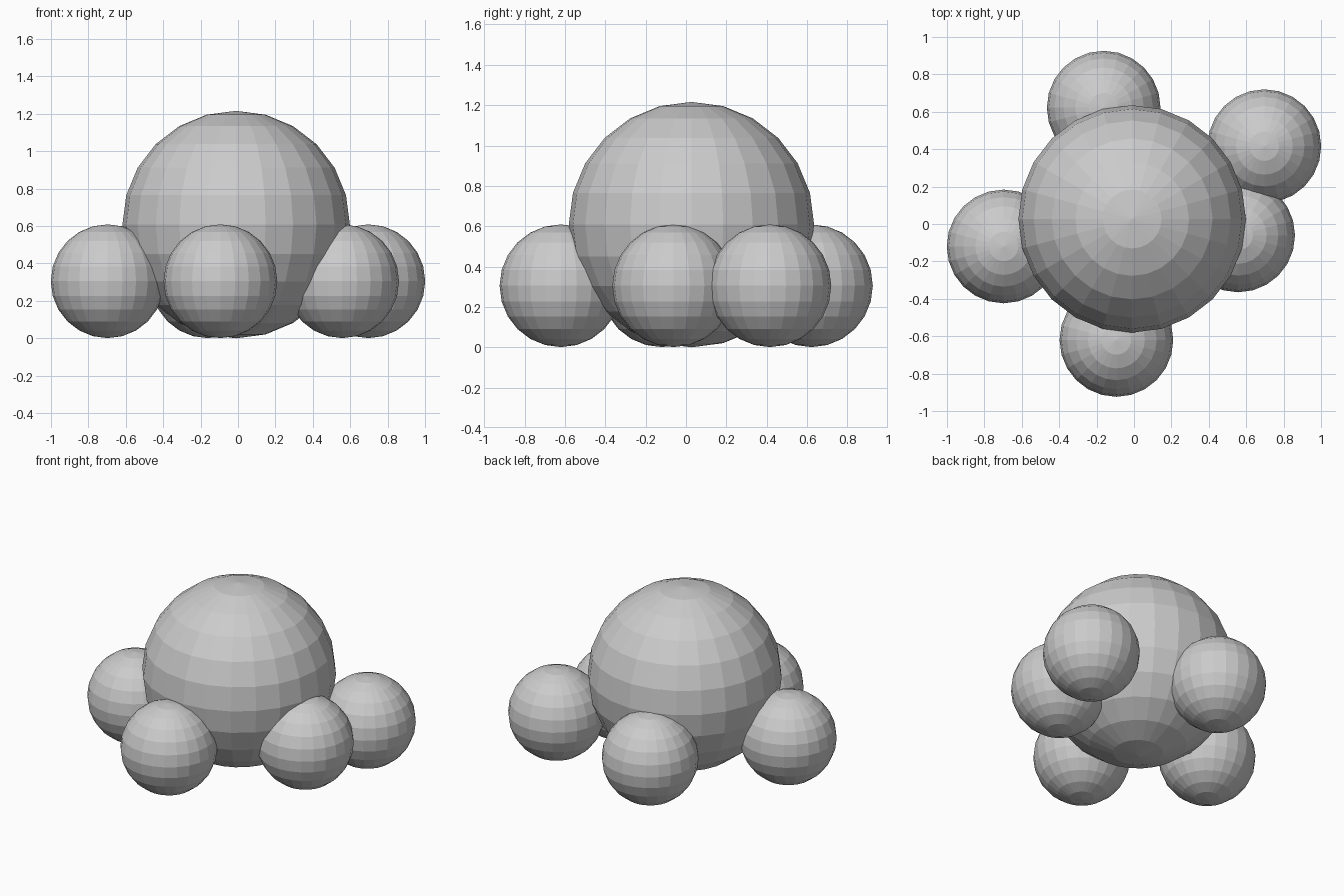
import bpy

if "Cube" in bpy.data.objects:
    bpy.data.objects.remove(bpy.data.objects["Cube"])


def ball(name, x, y, radius, z):
    # Flat-shaded sphere
    bpy.ops.mesh.primitive_uv_sphere_add(
        segments=24, ring_count=12, radius=radius, location=(x, y, z))
    bpy.context.object.name = name


# Large central sphere
ball("body", -0.01, 0.027, 0.608, 0.608)

# Small spheres gathered around the base
feet = {
    "left_foot": (-0.697, -0.12),
    "front_foot": (-0.094, -0.62),
    "right_foot": (0.557, -0.061),
    "back_right_foot": (0.697, 0.416),
    "back_foot": (-0.162, 0.622),
}
for name, (x, y) in feet.items():
    ball(name, x, y, 0.304, 0.305)
